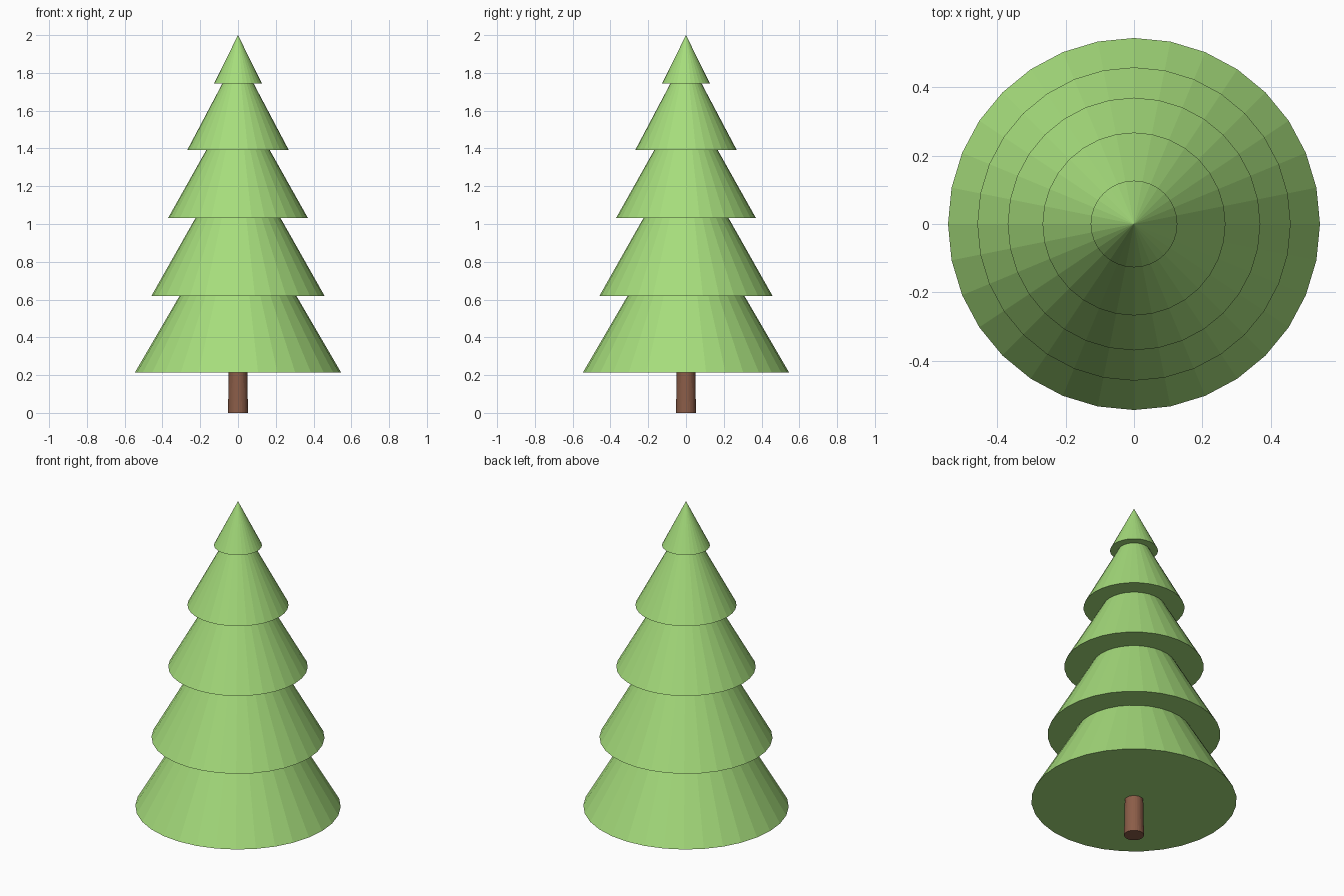
import bpy

if "Cube" in bpy.data.objects:
    bpy.data.objects.remove(bpy.data.objects["Cube"])

SIDES = 32


def material(name, color):
    mat = bpy.data.materials.new(name)
    mat.diffuse_color = (*color, 1.0)
    mat.use_nodes = True
    mat.node_tree.nodes["Principled BSDF"].inputs["Base Color"].default_value = mat.diffuse_color
    return mat


def cone(name, z0, z1, r0, r1, mat):
    bpy.ops.mesh.primitive_cone_add(vertices=SIDES, radius1=r0, radius2=r1,
                                    depth=z1 - z0, location=(0, 0, (z0 + z1) / 2))
    obj = bpy.context.object
    obj.name = name
    obj.data.materials.append(mat)
    return obj


green = material("foliage_green", (0.38, 0.72, 0.20))
brown = material("bark_brown", (0.26, 0.11, 0.065))

# Slightly tapered trunk, running up into the lowest tier
cone("trunk", 0.0, 0.32, 0.053, 0.047, brown)

# Foliage tiers: base height, tip height, base radius
tiers = [
    (0.215, 1.15, 0.545),
    (0.618, 1.43, 0.459),
    (1.032, 1.69, 0.370),
    (1.393, 1.90, 0.268),
    (1.743, 2.00, 0.127),
]
for i, (base, tip, radius) in enumerate(tiers, 1):
    cone(f"foliage_tier_{i}", base, tip, radius, 0.0, green)
